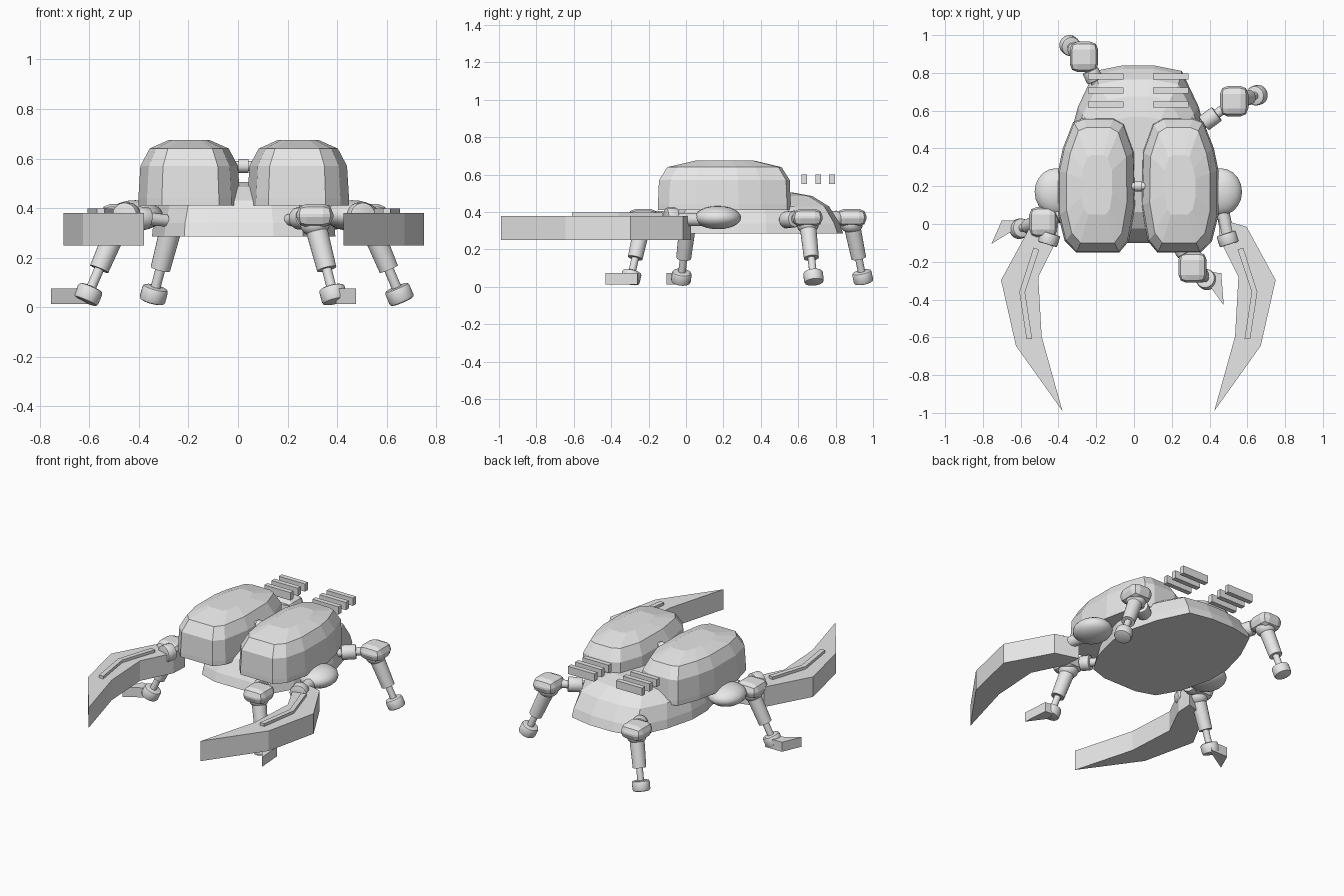
import bpy, bmesh, math
from mathutils import Vector

if "Cube" in bpy.data.objects:
    bpy.data.objects.remove(bpy.data.objects["Cube"])

CX = 0.023  # symmetry plane of the hull
grey = bpy.data.materials.new("plain_grey")
grey.diffuse_color = (0.8, 0.8, 0.8, 1)
grey.use_nodes = True
grey.node_tree.nodes["Principled BSDF"].inputs["Base Color"].default_value = grey.diffuse_color


def finish(name, bm, smooth=False):
    bmesh.ops.recalc_face_normals(bm, faces=bm.faces)
    me = bpy.data.meshes.new(name)
    bm.to_mesh(me)
    bm.free()
    me.materials.append(grey)
    ob = bpy.data.objects.new(name, me)
    bpy.context.collection.objects.link(ob)
    if smooth:
        bpy.context.view_layer.objects.active = ob
        ob.select_set(True)
        bpy.ops.object.shade_smooth_by_angle(angle=math.radians(35))
        ob.select_set(False)
    return ob


def loft(name, outline, centre, rings):
    """Stack scaled copies of an outline; rings are (z, scale x, scale y)."""
    bm = bmesh.new()
    cx, cy = centre
    loops = [[bm.verts.new((cx + (x - cx) * sx, cy + (y - cy) * sy, z))
              for x, y in outline] for z, sx, sy in rings]
    n = len(outline)
    for a, b in zip(loops, loops[1:]):
        for i in range(n):
            j = (i + 1) % n
            bm.faces.new((a[i], a[j], b[j], b[i]))
    bm.faces.new(loops[0])
    bm.faces.new(loops[-1])
    return finish(name, bm)


def rod(name, a, b, r, r2=None, bevel=0):
    a, b = Vector(a), Vector(b)
    d = b - a
    bm = bmesh.new()
    bmesh.ops.create_cone(bm, cap_ends=True, segments=20, radius1=r,
                          radius2=r if r2 is None else r2, depth=d.length)
    if bevel:
        rims = [e for e in bm.edges if abs(e.verts[0].co.z - e.verts[1].co.z) < 1e-5]
        bmesh.ops.bevel(bm, geom=rims, offset=bevel, segments=2, profile=0.5, affect='EDGES')
    q = Vector((0, 0, 1)).rotation_difference(d)
    for v in bm.verts:
        v.co = q @ v.co + (a + b) / 2
    return finish(name, bm, True)


def ball(name, c, radii, u=20, v=12):
    bm = bmesh.new()
    bmesh.ops.create_uvsphere(bm, u_segments=u, v_segments=v, radius=1)
    for p in bm.verts:
        p.co = Vector(p.co[i] * radii[i] + c[i] for i in range(3))
    return finish(name, bm, True)


def box(name, c, size, bevel=0):
    bm = bmesh.new()
    bmesh.ops.create_cube(bm, size=1)
    for p in bm.verts:
        p.co = Vector(p.co[i] * size[i] + c[i] for i in range(3))
    if bevel:
        bmesh.ops.bevel(bm, geom=bm.edges[:], offset=bevel, segments=2,
                        profile=0.5, affect='EDGES')
    return finish(name, bm)


# Faceted hull with a flat underside
half = [(0.12, -0.10), (0.24, -0.06), (0.32, 0.08), (0.37, 0.28),
        (0.37, 0.43), (0.32, 0.62), (0.23, 0.81), (0.08, 0.84)]
hull = [(CX + x, y) for x, y in half] + [(CX - x, y) for x, y in reversed(half)]
loft("hull", hull, (CX, 0.37),
     [(0.285, 1, 1), (0.34, 0.985, 0.96), (0.43, 0.92, 0.84),
      (0.485, 0.72, 0.65), (0.505, 0.5, 0.42)])

# Outlines given for the right side, measured from the symmetry plane
shell = [(0.10, -0.15), (0.33, -0.15), (0.39, -0.09), (0.425, 0.05), (0.425, 0.28),
         (0.40, 0.40), (0.345, 0.54), (0.29, 0.56), (0.13, 0.56), (0.075, 0.53),
         (0.02, 0.38), (0.015, 0.10), (0.05, -0.09)]
claw = [(0.402, -0.99), (0.648, -0.645), (0.727, -0.297), (0.573, -0.015), (0.424, 0.028),
        (0.43, -0.08), (0.53, -0.28), (0.512, -0.595)]
groove = [(0.525, -0.135), (0.555, -0.125), (0.63, -0.36), (0.592, -0.61),
          (0.562, -0.61), (0.60, -0.36)]

for s, side in ((1, "right"), (-1, "left")):
    def m(points):
        return [(CX + s * x, y) for x, y in points]

    # Domed back shells
    loft(side + "_shell", m(shell), (CX + s * 0.22, 0.21),
         [(0.41, 1, 1), (0.44, 1, 1), (0.57, 0.96, 0.985),
          (0.64, 0.78, 0.86), (0.675, 0.4, 0.44)])
    # Claw blades with raised chevron strips
    loft(side + "_claw", m(claw), (0, 0), [(0.25, 1, 1), (0.38, 1, 1)])
    loft(side + "_claw_strip", m(groove), (0, 0), [(0.375, 1, 1), (0.398, 1, 1)])
    # Shoulder, arm and cuff
    ball(side + "_shoulder", (CX + s * 0.437, 0.17, 0.37), (0.112, 0.125, 0.062))
    rod(side + "_arm", (CX + s * 0.44, 0.1, 0.36), (CX + s * 0.48, -0.1, 0.36), 0.035)
    rod(side + "_cuff", (CX + s * 0.464, -0.05, 0.37), (CX + s * 0.482, -0.108, 0.37),
        0.053, bevel=0.006)
    # Floating vent slats
    for y in (0.632, 0.707, 0.78):
        box(side + "_vent", (CX + s * 0.172, y, 0.575), (0.188, 0.031, 0.05))

# Connector between the shells
rod("shell_axle", (CX - 0.06, 0.2, 0.57), (CX + 0.06, 0.2, 0.57), 0.02)
rod("shell_collar", (CX - 0.02, 0.2, 0.57), (CX + 0.02, 0.2, 0.57), 0.028)

# Legs: hip point on the hull, knee centre, foot centre
legs = {
    "front_left": ((-0.29, 0.10), (-0.48, 0.01), (-0.605, -0.025)),
    "front_right": ((0.20, -0.03), (0.31, -0.23), (0.385, -0.295)),
    "back_left": ((-0.17, 0.68), (-0.265, 0.885), (-0.34, 0.945)),
    "back_right": ((0.27, 0.46), (0.53, 0.65), (0.652, 0.682)),
}
for name, (hip, knee, foot) in legs.items():
    k = Vector((*knee, 0.37))
    h = Vector((*hip, 0.35))
    top, base = Vector((*knee, 0.34)), Vector((*foot, 0.05))
    d = base - top
    u = d.normalized()
    rod(name + "_hip", h, k, 0.025)
    mid = h.lerp(k, 0.55)
    rod(name + "_hip_sleeve", mid - (k - h) * 0.17, mid + (k - h) * 0.1, 0.045, bevel=0.006)
    box(name + "_knee", k, (0.15, 0.162, 0.095), 0.042)
    ball(name + "_knee_ball", top - Vector((0, 0, 0.005)), (0.06, 0.06, 0.05))
    rod(name + "_upper_leg", top, top + d * 0.64, 0.045, 0.04)
    rod(name + "_lower_leg", top + d * 0.55, base, 0.02)
    rod(name + "_foot", base - u * 0.034, base + u * 0.03, 0.053, bevel=0.012)

# Wedge toes on the front feet
toes = {"front_left_toe": [(-0.755, -0.105), (-0.70, 0.018), (-0.58, 0.018), (-0.60, -0.01)],
        "front_right_toe": [(0.475, -0.43), (0.462, -0.26), (0.40, -0.255), (0.395, -0.32)]}
for name, pts in toes.items():
    loft(name, pts, (0, 0), [(0.013, 1, 1), (0.075, 1, 1)])
